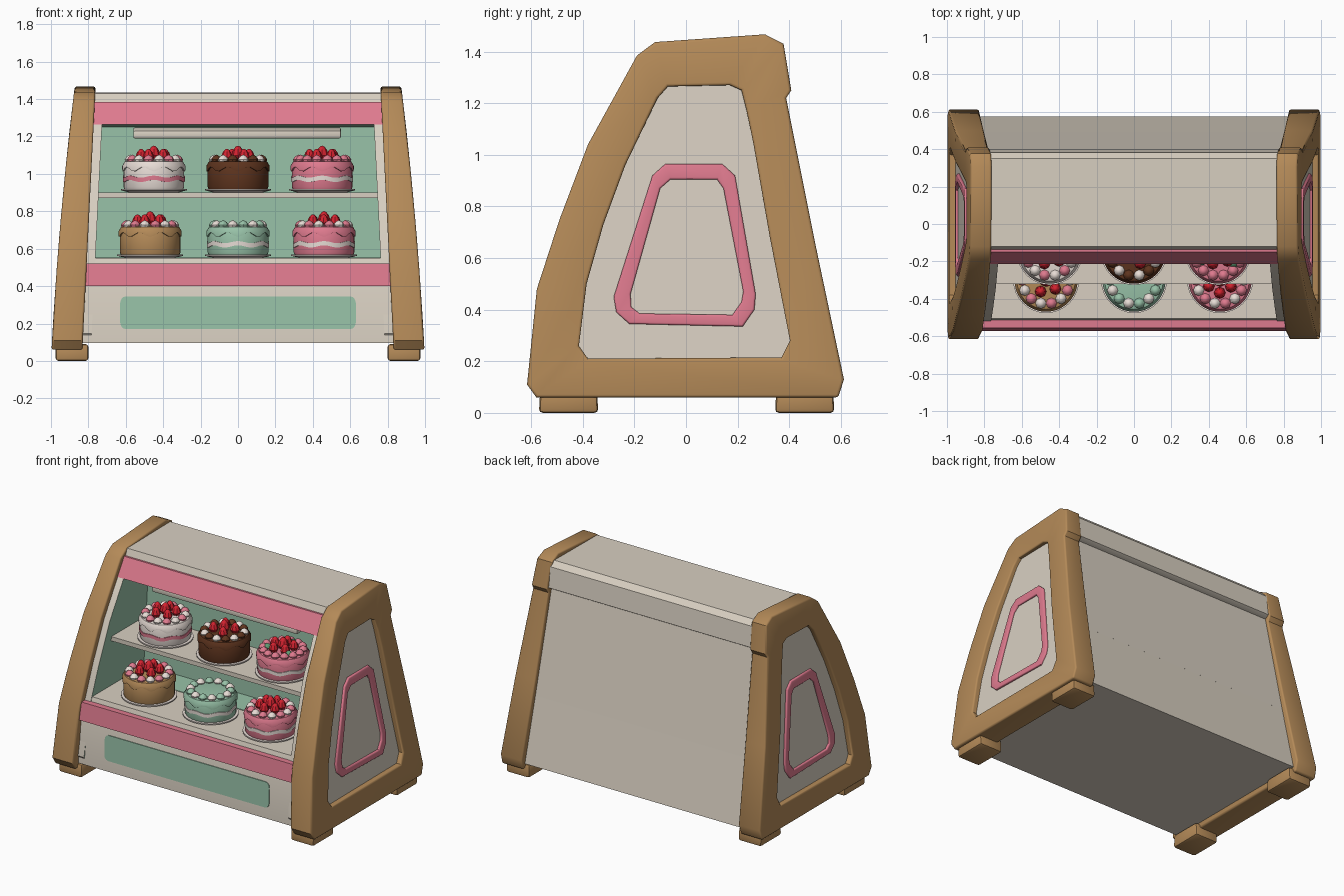
import bpy, bmesh, math
from mathutils import Vector

if "Cube" in bpy.data.objects:
    bpy.data.objects.remove(bpy.data.objects["Cube"])

def material(name, hexcode):
    m = bpy.data.materials.new(name)
    c = [int(hexcode[i:i + 2], 16) / 255 for i in (0, 2, 4)]
    m.diffuse_color = [((v + .055) / 1.055) ** 2.4 if v > .04 else v / 12.92 for v in c] + [1]
    m.use_nodes = True
    m.node_tree.nodes["Principled BSDF"].inputs["Base Color"].default_value = m.diffuse_color
    return m

WOOD, CREAM = material("warm wood", "B48A58"), material("cream", "D8CFC1")
PINK, MINT = material("pink", "DE7A8E"), material("mint", "98C2A8")
RED, CHOC = material("strawberry red", "D2222F"), material("chocolate", "5E341E")
WHITE, LEAF = material("icing white", "E8DDD6"), material("leaf green", "5F9A72")

def finish(name, bm, *mats):
    bmesh.ops.recalc_face_normals(bm, faces=bm.faces)
    me = bpy.data.meshes.new(name)
    bm.to_mesh(me)
    bm.free()
    ob = bpy.data.objects.new(name, me)
    bpy.context.collection.objects.link(ob)
    for m in mats:
        me.materials.append(m)
    return ob

def bevel(bm, width, segs, limit):
    bmesh.ops.recalc_face_normals(bm, faces=bm.faces)
    edges = [e for e in bm.edges if len(e.link_faces) == 2 and e.calc_face_angle() > limit]
    bmesh.ops.bevel(bm, geom=edges, offset=width, segments=segs, profile=.5,
                    affect='EDGES', clamp_overlap=True)

def prism(name, pts, xa, xb, mats, width=0, rule=None):
    """Side profile (y, z) stretched between two x functions of z."""
    bm = bmesh.new()
    a = [bm.verts.new((xa(z), y, z)) for y, z in pts]
    b = [bm.verts.new((xb(z), y, z)) for y, z in pts]
    bm.faces.new(a)
    bm.faces.new(b)
    for i in range(len(pts)):
        j = (i + 1) % len(pts)
        bm.faces.new((a[i], a[j], b[j], b[i]))
    if width:
        bevel(bm, width, 2, .5)
    ob = finish(name, bm, *mats)
    if rule:
        for f in ob.data.polygons:
            f.material_index = int(rule(f))
    return ob

def ring(name, outer, inner, xa, xb, mat, width):
    """Frame with an opening, between matching outer and inner profiles."""
    bm = bmesh.new()
    loops = [[bm.verts.new((x(z), y, z)) for y, z in p]
             for p, x in ((outer, xa), (outer, xb), (inner, xb), (inner, xa))]
    for k in range(4):
        p, q = loops[k], loops[(k + 1) % 4]
        for i in range(len(p)):
            j = (i + 1) % len(p)
            bm.faces.new((p[i], p[j], q[j], q[i]))
    bevel(bm, width, 3, 1.15)
    return finish(name, bm, mat)

def spin(bm, prof, at, segs=24, wave=None, scale=1.0):
    """Closed lathe of (radius, z) points; wave shifts z around the rim."""
    rows = []
    for k, (r, z) in enumerate(prof):
        if r == 0:
            rows.append([bm.verts.new((at[0], at[1], at[2] + z * scale))] * segs)
            continue
        row = []
        for i in range(segs):
            t = 2 * math.pi * i / segs
            dz = wave(t, k) if wave else 0
            row.append(bm.verts.new((at[0] + r * scale * math.cos(t),
                                     at[1] + r * scale * math.sin(t), at[2] + z * scale + dz)))
        rows.append(row)
    for p, q in zip(rows, rows[1:]):
        for i in range(segs):
            j = (i + 1) % segs
            vs = list(dict.fromkeys((p[i], p[j], q[j], q[i])))
            if len(vs) > 2:
                bm.faces.new(vs)

# Leaning side shapes
frame_out = lambda z: 1.0 - .05 * z - .025 * z * z
frame_in = lambda z: .835 - .05 * z
wall_out = lambda z: .972 - .083 * z
wall_in = lambda z: frame_in(z) - .045
half = lambda z: frame_in(z) + .02

OUT = [(-.58, .06), (-.616, .11), (-.578, .48), (-.49, .75), (-.38, 1.04), (-.19, 1.385), (-.12, 1.437),
       (.306, 1.467), (.378, 1.43), (.408, 1.25), (.388, 1.22), (.50, .66), (.612, .13), (.59, .06)]
INN = [(-.38, .21), (-.415, .26), (-.385, .50), (-.32, .73), (-.235, .96), (-.11, 1.22), (-.07, 1.265),
       (.17, 1.27), (.215, 1.25), (.235, 1.17), (.26, 1.05), (.325, .68), (.403, .28), (.37, .215)]
TRIM_O = [(-.28, .45), (-.13, .92), (-.08, .965), (.14, .965), (.19, .92), (.27, .46),
          (.265, .40), (.22, .335), (-.22, .345), (-.27, .39)]
TRIM_I = [(-.215, .46), (-.10, .87), (-.06, .905), (.12, .905), (.145, .87), (.222, .47),
          (.215, .43), (.18, .38), (-.18, .385), (-.212, .41)]
WALL = [(o[0] * .75 + i[0] * .25, o[1] * .75 + i[1] * .25) for o, i in zip(OUT, INN)]

for side, s in (("left", -1), ("right", 1)):
    def sx(f, add=0, s=s):
        return lambda z: s * (f(z) + add)
    ring(side + "_wood_frame", OUT, INN, sx(frame_in), sx(frame_out), WOOD, .03)
    # Side wall: cream outside, mint facing the display
    prism(side + "_side_wall", WALL, sx(wall_in), sx(wall_out), (CREAM, MINT),
          rule=lambda f, s=s: f.normal.x * s < -.8)
    ring(side + "_pink_trim", TRIM_O, TRIM_I, sx(wall_out, -.01), sx(wall_out, .014), PINK, .008)
    for end, y in (("front", -.455), ("back", .46)):
        prism(side + "_" + end + "_foot",
              [(y - .115, 0), (y + .115, 0), (y + .11, .09), (y - .11, .09)],
              lambda z, s=s: s * .80, lambda z, s=s: s * .975, (WOOD,), .015)

# Cabinet body
neg = lambda z: -half(z)
prism("base_cabinet", [(-.56, .095), (-.55, .40), (-.505, .55), (.49, .55), (.575, .095)], neg, half, (CREAM,))
prism("back_block", [(.06, .54), (.06, 1.27), (.362, 1.27), (.492, .54)], neg, half, (CREAM, MINT),
      rule=lambda f: f.normal.y < -.8)
prism("roof", [(-.18, 1.265), (-.12, 1.43), (.35, 1.435), (.382, 1.40), (.398, 1.26), (.365, 1.24), (.06, 1.25)],
      neg, half, (CREAM, MINT), rule=lambda f: f.normal.z < -.9 and f.center.y < .1)
prism("upper_pink_band", [(-.215, 1.265), (-.15, 1.385), (-.11, 1.385), (-.17, 1.265)], neg, half, (PINK,))
prism("lower_pink_band", [(-.572, .40), (-.555, .52), (-.50, .52), (-.52, .40)], neg, half, (PINK,))
inside = lambda z: .77 - .02 * z
prism("upper_shelf", [(-.32, .87), (-.32, .90), (.07, .90), (.07, .87)], lambda z: -inside(z), inside, (CREAM,))
prism("floor_mint_strip", [(-.13, .548), (-.13, .554), (.07, .554), (.07, .548)],
      lambda z: -.77, lambda z: .77, (MINT,))
prism("light_bar", [(-.14, 1.19), (-.14, 1.23), (-.07, 1.25), (-.07, 1.19)],
      lambda z: -.56, lambda z: .55, (CREAM,), .008)

# Painted front label with rounded corners
bm = bmesh.new()
label = []
for cx, cz, a0 in ((.60, .31, 0), (-.60, .31, 90), (-.60, .205, 180), (.60, .205, 270)):
    for k in range(4):
        t = math.radians(a0 + 30 * k)
        label.append((cx + .03 * math.cos(t), cz + .035 * math.sin(t)))
front = lambda z: -.56 + (z - .095) * .01 / .305
f1 = [bm.verts.new((x, front(z) - .005, z)) for x, z in label]
f2 = [bm.verts.new((x, front(z) + .003, z)) for x, z in label]
bm.faces.new(f1)
bm.faces.new(f2)
for i in range(len(label)):
    j = (i + 1) % len(label)
    bm.faces.new((f1[i], f1[j], f2[j], f2[i]))
finish("front_label", bm, MINT)

# Cakes
BERRY = [(0, 0), (.022, .003), (.031, .02), (.023, .046), (.01, .062), (0, .066)]
DOLLOP = [(0, 0), (.026, 0), (.029, .012), (.018, .028), (0, .038)]

def cake(name, x, y, z, body, band, icing, dollops, berries, leaves=0):
    at, r, h = (x, y, z), .162, .165
    bm = bmesh.new()
    spin(bm, [(0, 0), (.13, 0), (.176, .012), (.176, .02), (0, .02)], at, 32)
    finish(name + "_plate", bm, WHITE)
    bm = bmesh.new()
    spin(bm, [(0, .015), (r - .006, .015), (r, .03), (r, h - .03), (r - .008, h - .01), (r - .03, h), (0, h)], at, 32)
    finish(name + "_sponge", bm, body)
    if band:
        bm = bmesh.new()
        spin(bm, [(r - .01, .062), (r + .004, .062), (r + .004, .085), (r - .01, .085)], at, 48,
             lambda t, k: .006 * math.sin(7 * t))
        finish(name + "_filling_band", bm, band)
    # Icing cap with a dripping edge
    bm = bmesh.new()
    spin(bm, [(r - .01, h - .04), (r + .007, h - .04), (r + .007, h - .022), (r - .006, h), (r - .03, h + .006),
              (0, h + .006)], at, 48, lambda t, k: .012 * math.sin(9 * t) if k < 2 else 0)
    finish(name + "_icing", bm, icing)
    # Piped dollops round the rim, in alternating colours
    for c, m in enumerate(dollops):
        bm = bmesh.new()
        for i in range(c, 14, len(dollops)):
            t = 2 * math.pi * i / 14
            spin(bm, DOLLOP, (x + .127 * math.cos(t), y + .127 * math.sin(t), z + h), 8)
        finish(name + "_dollops_%d" % (c + 1), bm, m)
    if berries:
        bm = bmesh.new()
        for i in range(berries):
            t = 2 * math.pi * i / berries + .5
            spin(bm, BERRY, (x + .068 * math.cos(t), y + .068 * math.sin(t), z + h + .003), 8)
        spin(bm, BERRY, (x, y, z + h + .01), 8, scale=1.15)
        finish(name + "_strawberries", bm, RED)
    if leaves:
        bm = bmesh.new()
        for i in range(leaves):
            t = 2 * math.pi * i / leaves - .6
            spin(bm, DOLLOP, (x + .1 * math.cos(t), y + .1 * math.sin(t), z + h), 6)
        finish(name + "_leaves", bm, LEAF)

UP, LOW = (-.15, .90), (-.30, .55)
cake("white_cake", -.45, *UP, WHITE, PINK, WHITE, (PINK, WHITE), 5)
cake("chocolate_cake", 0, *UP, CHOC, None, CHOC, (CHOC, WHITE), 4)
cake("pink_leaf_cake", .45, *UP, PINK, WHITE, PINK, (PINK,), 5, 3)
cake("caramel_cake", -.47, *LOW, WOOD, None, WOOD, (WHITE, PINK), 5)
cake("mint_cake", 0, *LOW, MINT, WHITE, MINT, (WHITE, MINT), 0)
cake("strawberry_cake", .46, *LOW, PINK, WHITE, PINK, (WHITE, PINK), 6)

# Smooth rounded parts, keep hard edges
bpy.ops.object.select_all(action='SELECT')
bpy.context.view_layer.objects.active = bpy.context.selected_objects[0]
bpy.ops.object.shade_smooth_by_angle(angle=math.radians(35))
